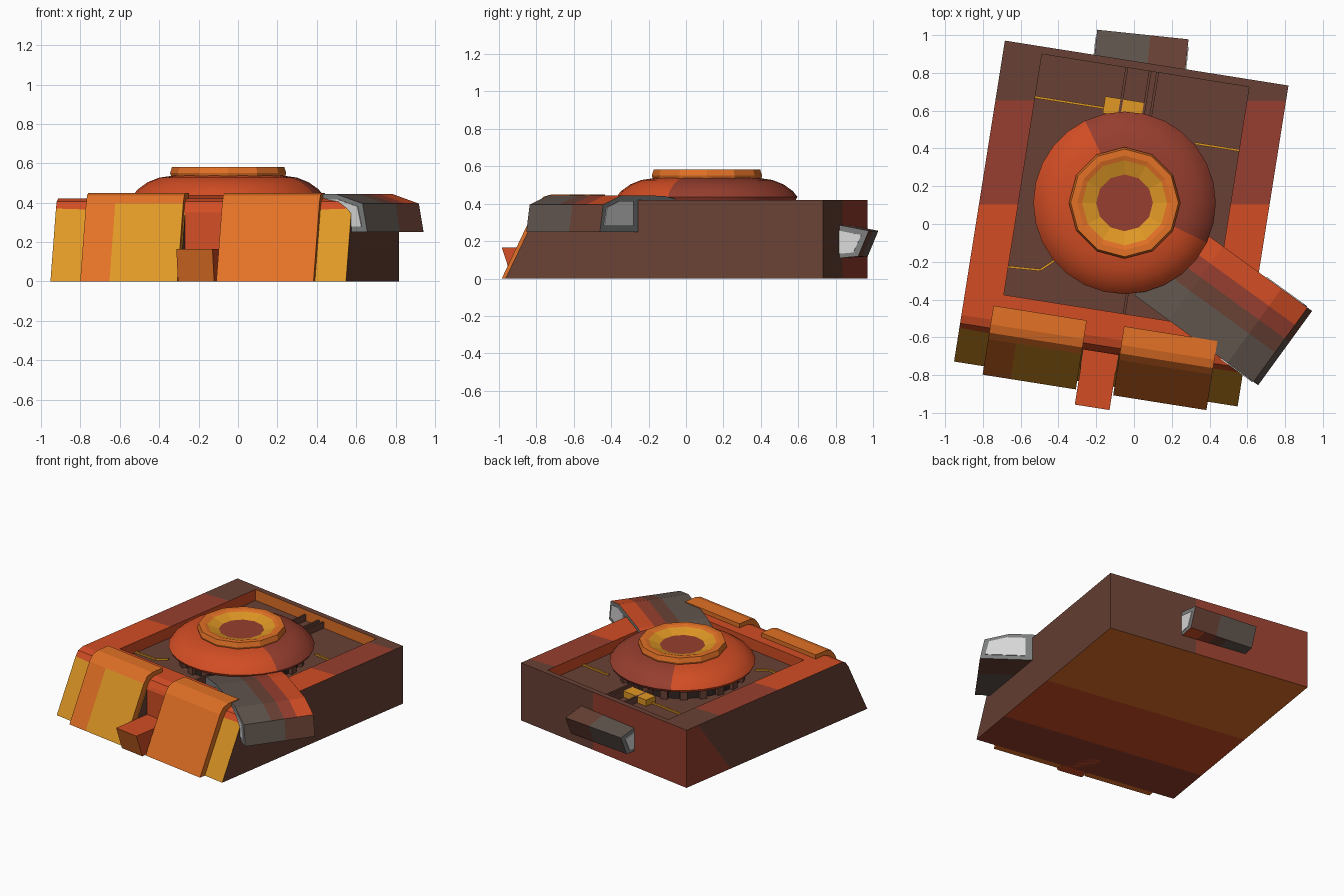
import bpy, bmesh, math
from mathutils import Matrix, Vector

if "Cube" in bpy.data.objects:
    bpy.data.objects.remove(bpy.data.objects["Cube"])

# ---- palette
def lin(c):
    c /= 255
    return c / 12.92 if c <= 0.04045 else ((c + 0.055) / 1.055) ** 2.4
NAMES = dict(brown=(105, 65, 53), red_brown=(150, 62, 46), orange_red=(210, 77, 36),
             orange=(226, 113, 38), gold=(224, 152, 37), dark_grey=(96, 84, 77),
             mid_grey=(126, 127, 127), light_grey=(218, 218, 218), near_black=(50, 38, 34))
KEYS = list(NAMES)
MATS = []
for k, c in NAMES.items():
    m = bpy.data.materials.new(k)
    m.diffuse_color = (*[lin(v) for v in c], 1)
    m.use_nodes = True
    m.node_tree.nodes["Principled BSDF"].inputs["Base Color"].default_value = m.diffuse_color
    MATS.append(m)

# hull frame: turned nine degrees about z
HULL = Matrix.Translation((-0.0675, 0.0025, 0)) @ Matrix.Rotation(math.radians(-9), 4, 'Z')

def finish(name, bm, mat=HULL, color=None, smooth=False):
    """Turn a bmesh into an object; color is a name or a rule(face) -> name."""
    bm.normal_update()
    for f in bm.faces:
        if color:
            f.material_index = KEYS.index(color(f) if callable(color) else color)
        f.smooth = smooth
    me = bpy.data.meshes.new(name)
    bm.to_mesh(me)
    bm.free()
    for m in MATS:
        me.materials.append(m)
    ob = bpy.data.objects.new(name, me)
    bpy.context.scene.collection.objects.link(ob)
    ob.matrix_world = mat
    if smooth:
        me.set_sharp_from_angle(angle=math.radians(35))
    return ob

def prism(profile, lo, hi, axis=0):
    """Extrude a 2D profile along x (profile in y,z) or along y (profile in x,z)."""
    bm = bmesh.new()
    put = (lambda p, t: (t, p[0], p[1])) if axis == 0 else (lambda p, t: (p[0], t, p[1]))
    a = [bm.verts.new(put(p, lo)) for p in profile]
    b = [bm.verts.new(put(p, hi)) for p in profile]
    bm.faces.new(a)
    bm.faces.new(b)
    n = len(a)
    for i in range(n):
        bm.faces.new((a[i], a[(i + 1) % n], b[(i + 1) % n], b[i]))
    bmesh.ops.recalc_face_normals(bm, faces=bm.faces)
    return bm

def box(x0, x1, y0, y1, z0, z1):
    return prism([(y0, z0), (y1, z0), (y1, z1), (y0, z1)], x0, x1)

def split(bm, co, no, test=lambda f: True):
    """Cut the chosen faces along a plane so that colours can change there."""
    bm.normal_update()
    fs = [f for f in bm.faces if test(f)]
    geom = set(fs)
    for f in fs:
        geom.update(f.verts)
        geom.update(f.edges)
    bmesh.ops.bisect_plane(bm, geom=list(geom), plane_co=co, plane_no=no, dist=1e-5)

def lathe(profile, n):
    bm = bmesh.new()
    rings = [[bm.verts.new((r * math.cos(2 * math.pi * i / n), r * math.sin(2 * math.pi * i / n), z))
              for i in range(n)] for r, z in profile]
    for p, q in zip(rings, rings[1:]):
        for i in range(n):
            j = (i + 1) % n
            bm.faces.new((p[i], p[j], q[j], q[i]))
    bm.faces.new(rings[0])
    bm.faces.new(rings[-1])
    bmesh.ops.recalc_face_normals(bm, faces=bm.faces)
    return bm

# ---- hull: sloped-front slab with a sunken tray and a front notch
hull = finish("hull", prism([(-0.86, 0), (0.86, 0), (0.86, 0.42), (-0.61, 0.42),
                             (-0.655, 0.405), (-0.68, 0.37)], -0.76, 0.76), color="brown")
cutters = [finish("tray_cutter", box(-0.555, 0.555, -0.47, 0.82, 0.34, 0.6), color="brown"),
           finish("notch_cutter", box(-0.095, 0.095, -1.1, -0.69, 0.16, 0.6), color="brown")]
for c in cutters:
    c.hide_render = True
    mod = hull.modifiers.new("cut", 'BOOLEAN')
    mod.operation, mod.solver, mod.object = 'DIFFERENCE', 'EXACT', c
bpy.context.view_layer.update()
me = bpy.data.meshes.new_from_object(hull.evaluated_get(bpy.context.evaluated_depsgraph_get()))
bm = bmesh.new()
bm.from_mesh(me)
for o in cutters + [hull]:
    bpy.data.objects.remove(o)

WY = Vector((-0.156, 0.988, 0))
is_top = lambda f: f.normal.z > 0.9 and f.calc_center_median().z > 0.4
is_base = lambda f: f.normal.z < -0.9
is_left = lambda f: f.normal.x < -0.9 and f.calc_center_median().x < -0.7
is_back = lambda f: f.normal.y > 0.9 and f.calc_center_median().y > 0.84
for d in (0.65, 0.1):
    split(bm, WY * d, WY, is_top)
for v in (0.05, -0.5):
    split(bm, (0, v, 0), (0, 1, 0), is_base)
LEFT_N = Vector((0, 0.42, -0.31))
LEFT_P = Vector((0, 0.44, 0))
split(bm, LEFT_P, LEFT_N, is_left)
split(bm, (0.1, 0, 0), (1, 0, 0), is_back)

def hull_color(f):
    c, n = f.calc_center_median(), f.normal
    if is_top(f):
        y = c.dot(WY)
        return "brown" if y > 0.65 else "red_brown" if y > 0.1 else "orange_red"
    if is_base(f):
        return "orange" if c.y > 0.05 else "orange_red" if c.y > -0.5 else "red_brown"
    if is_left(f):
        return "red_brown" if (c - LEFT_P).dot(LEFT_N) > 0 else "brown"
    if is_back(f):
        return "brown" if c.x > 0.1 else "red_brown"
    if abs(c.x) < 0.56 and -0.48 < c.y < 0.83 and abs(n.z) < 0.5:
        return "orange" if n.y < -0.5 else "orange_red"
    if n.y < -0.2:
        return "gold" if c.z < 0.36 and abs(c.x) > 0.01 or c.y < -0.7 else "orange_red"
    return "brown"
finish("hull", bm, color=hull_color)

# ---- two bent plates over the front, and the step between them
PLATE = [(-0.535, 0.45), (-0.635, 0.45), (-0.68, 0.437), (-0.715, 0.395), (-0.905, 0),
         (-0.86, 0), (-0.665, 0.38), (-0.63, 0.41), (-0.535, 0.41)]
for s, name in ((-1, "left"), (1, "right")):
    bm = prism(PLATE, min(s * 0.1, s * 0.6), max(s * 0.1, s * 0.6))
    slope = lambda f: f.normal.y < -0.7 and f.calc_center_median().y < -0.75
    if s < 0:
        split(bm, (-0.45, 0, 0), (1, 0, 0), slope)
    finish(name + "_front_plate", bm, color=lambda f: "gold" if s < 0 and slope(f)
           and f.calc_center_median().x > -0.45 else "orange")
finish("front_step", prism([(-0.985, 0.165), (-0.68, 0.165), (-0.68, 0.0), (-0.93, 0.0)], -0.093, 0.093),
       color=lambda f: "orange" if f.normal.y < -0.5 else "orange_red")

# ---- tray fittings
for i, (u, v0, v1) in enumerate([(-0.1, 0.5, 0.82), (0.025, 0.5, 0.82), (0.065, 0.5, 0.82), (0.09, -0.47, -0.3)]):
    finish(f"tray_rail_{i}", box(u - 0.007, u + 0.007, v0, v1, 0.335, 0.385), color="brown")
for i, (u0, u1, v) in enumerate([(-0.555, -0.18, 0.59), (0.32, 0.555, 0.48)]):
    finish(f"tray_pipe_{i}", box(u0, u1, v - 0.006, v + 0.006, 0.335, 0.352), color="gold")
for i, (p, q) in enumerate([((-0.555, -0.32), (-0.385, -0.31)), ((-0.385, -0.31), (-0.32, -0.25))]):
    d = Vector(q) - Vector(p)
    M = HULL @ Matrix.Translation((*p, 0)) @ Matrix.Rotation(math.atan2(d.y, d.x), 4, 'Z')
    finish(f"bent_pipe_{i}", box(0, d.length, -0.006, 0.006, 0.335, 0.352), M, "gold")
finish("gold_latch", box(-0.105, 0.105, -0.045, 0.045, 0.335, 0.385),
       Matrix.Translation((-0.055, 0.615, 0)) @ Matrix.Rotation(math.radians(-9), 4, 'Z'), "gold")

# ---- turret: toothed neck, dome and twelve-sided hatch ring
TURRET = Matrix.Translation((-0.05, 0.112, 0))
finish("turret_neck", lathe([(0.4, 0.335), (0.4, 0.42)], 28), TURRET, "near_black")
for i in range(20):
    finish(f"neck_tooth_{i}", box(0.39, 0.425, -0.025, 0.025, 0.335, 0.415),
           TURRET @ Matrix.Rotation(i * math.pi / 10, 4, 'Z'), "brown")
def dome_color(f):
    c = f.calc_center_median()
    return "red_brown" if -28 < math.degrees(math.atan2(c.y, c.x)) < 118 and c.z > 0.42 else "orange_red"
finish("turret_dome", lathe([(0.39, 0.405), (0.475, 0.42), (0.483, 0.437), (0.46, 0.467), (0.41, 0.503),
                             (0.35, 0.527), (0.26, 0.54)], 28), TURRET, dome_color, True)
def ring_color(f):
    c = f.calc_center_median()
    r = max(v.co.xy.length for v in f.verts)
    if r < 0.16:
        return "red_brown"
    return "gold" if r < 0.23 else "orange"
finish("hatch_ring", lathe([(0.285, 0.52), (0.295, 0.55), (0.285, 0.582), (0.25, 0.582), (0.225, 0.574),
                            (0.15, 0.548)], 12), TURRET, ring_color)

# ---- side pods: banded housings with a window in each end
def pod(name, tip, ang, flip, pitch, depth):
    M = (Matrix.Translation(tip) @ Matrix.Rotation(math.radians(ang), 4, 'Z')
         @ Matrix.Rotation(math.radians(pitch), 4, 'Y') @ Matrix.Rotation(math.pi if flip else 0, 4, 'X'))
    bm = prism([(-depth, -0.095), (0, -0.095), (-0.03, 0.05), (-0.2, 0.1), (-depth * 0.72, 0.097),
                (-depth, 0.06)], -0.243, 0.243, axis=1)
    for b in (-0.05, 0.04, 0.13):
        split(bm, (0, b, 0), (0, 1, 0))
    def col(f):
        b = f.calc_center_median().y
        if abs(f.normal.y) > 0.9:
            return "mid_grey"
        if f.normal.x > 0.9 or f.normal.z < -0.9:
            return "dark_grey" if b < 0.04 else "brown"
        return "dark_grey" if b < -0.05 else "brown" if b < 0.04 else "red_brown" if b < 0.13 else "orange_red"
    finish(name, bm, M, col)
    for s in (-1, 1):
        lo, hi = sorted((s * 0.24, s * 0.248))
        finish(f"{name}_window_{s}", prism([(-0.3, -0.065), (-0.035, -0.065), (-0.06, 0.035), (-0.18, 0.07),
                                           (-0.3, 0.07)], lo, hi, axis=1), M, "light_grey")

pod("side_pod", (0.80, -0.657, 0.345), -36, False, 0, 0.81)
pod("back_pod", (0.045, 0.985, 0.162), 84, True, 11, 0.4)
